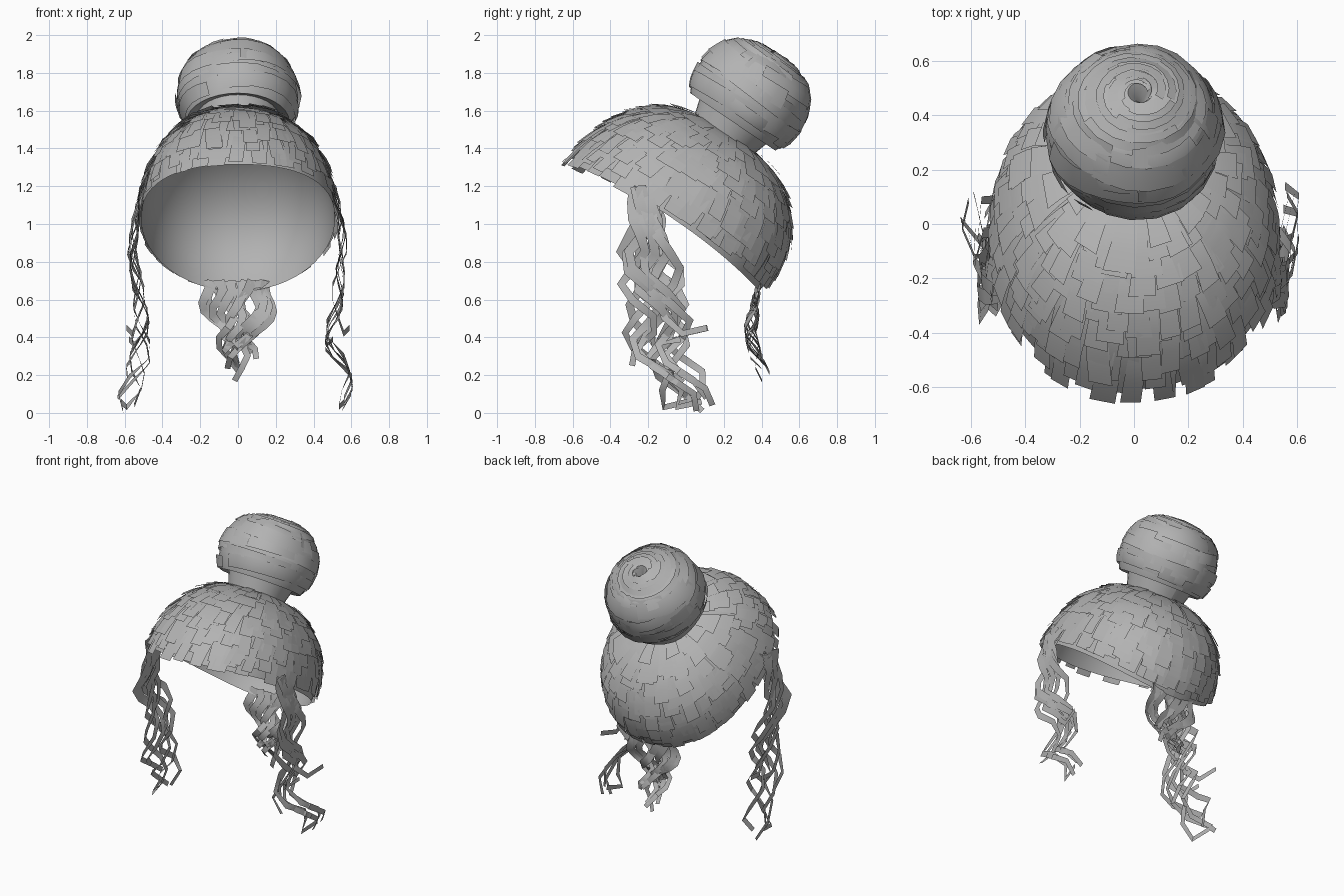
import bpy, math, random
from mathutils import Vector
from math import sin, cos, pi

if "Cube" in bpy.data.objects:
    bpy.data.objects.remove(bpy.data.objects["Cube"])
rng = random.Random(4)

hair = bpy.data.materials.new("hair_grey")
hair.use_nodes = True
GREY = (0.45, 0.45, 0.45, 1)
hair.diffuse_color = GREY
hair.node_tree.nodes["Principled BSDF"].inputs["Base Color"].default_value = GREY

# Tilted frame shared by the cap and the bun
TILT = math.radians(34)
SIDE = Vector((1, 0, 0))
BACK = Vector((0, cos(TILT), -sin(TILT)))
UP = Vector((0, sin(TILT), cos(TILT)))
CAP_CENTRE = Vector((0, -0.11, 0.98))
BUN_BASE = Vector((0, 0.25, 1.545))


def make(name, strips):
    """One mesh from a list of point grids (each a list of equal rows)."""
    verts, faces = [], []
    for grid in strips:
        base, w = len(verts), len(grid[0])
        for row in grid:
            verts.extend(row)
        for i in range(len(grid) - 1):
            for j in range(w - 1):
                a = base + i * w + j
                faces.append((a, a + 1, a + w + 1, a + w))
    mesh = bpy.data.meshes.new(name)
    mesh.from_pydata(verts, [], faces)
    mesh.materials.append(hair)
    obj = bpy.data.objects.new(name, mesh)
    bpy.context.collection.objects.link(obj)
    bpy.ops.object.select_all(action='DESELECT')
    obj.select_set(True)
    bpy.context.view_layer.objects.active = obj
    bpy.ops.object.shade_smooth_by_angle(angle=math.radians(35))


def spow(v, e):
    return math.copysign(abs(v) ** e, v)


def lerp_table(table, t):
    """Piecewise linear lookup in rows sorted by their first value."""
    for p, q in zip(table, table[1:]):
        if t <= q[0]:
            f = max(0, (t - p[0]) / (q[0] - p[0]))
            return [x + (y - x) * f for x, y in zip(p[1:], q[1:])]
    return list(table[-1][1:])


def cap_point(a, t, off=0.0):
    """a: angle round the crown (0 is back), t: 0 at crown, 1 at rim."""
    phi = t * (pi / 2 - 0.08 * sin(a) ** 2)
    r = spow(sin(phi), 0.88)
    p = (SIDE * 0.515 * r * spow(sin(a), 0.94) + BACK * 0.6 * r * spow(cos(a), 0.94)
         + UP * 0.61 * spow(cos(phi), 0.9))
    bulge = 0.03 * max(0, cos(a)) ** 0.5 * sin(pi * min(1, t * t))
    return CAP_CENTRE + p * (1 + (off + bulge) / 0.6)


# Smooth inner cap
make("scalp_cap", [[[cap_point(2 * pi * j / 64, max(0.001, i / 18)) for j in range(65)]
                    for i in range(19)]])

# Overlapping shingle locks radiating from the crown
cards = []
ROWS = 9
for row in range(ROWS):
    t0 = 0.16 + 0.62 * row / (ROWS - 1)
    ring = 0.57 * sin((t0 + 0.12) * pi / 2)
    count = int(2 * pi * ring / 0.068)
    for k in range(count):
        a = 2 * pi * (k + rng.uniform(-0.35, 0.35) + 0.5 * (row % 2)) / count
        front = max(0, 0.25 - cos(a)) / 1.25
        start = t0 + rng.uniform(-0.06, 0.05)
        end = min(start + rng.uniform(0.2, 0.27), 0.98 + 0.07 * front * rng.uniform(0.3, 1))
        half = rng.uniform(0.032, 0.048) / ring
        skew = rng.uniform(-0.06, 0.06)
        lift = rng.uniform(0.012, 0.03) + 0.03 * front * t0 ** 2
        cards.append([[cap_point(a + skew * f + s * half, start + (end - start) * f,
                                 0.004 + lift * f) for s in (-1, 1)]
                      for f in (0, 0.33, 0.67, 1)])
make("hair_shingles", cards)

# Bun: turned core, (position, radius, height along the tilted axis)
PROFILE = [(0, 0.19, -0.08), (0.06, 0.22, 0.02), (0.12, 0.272, -0.005), (0.24, 0.307, 0.07),
           (0.37, 0.318, 0.16), (0.5, 0.302, 0.25), (0.62, 0.268, 0.325), (0.72, 0.215, 0.378),
           (0.84, 0.12, 0.412), (0.93, 0.045, 0.418), (0.97, 0.025, 0.39), (1, 0.004, 0.34)]


def bun_point(s, a, off=0.0):
    r, h = lerp_table(PROFILE, s)
    h += off * max(0, (s - 0.5) * 2)
    r += off * min(1, 2 * (1 - s))
    shift = 0.1 * max(0, s - 0.7)
    return BUN_BASE + SIDE * (r * sin(a) + shift) + BACK * r * cos(a) + UP * h


make("bun_core", [[[bun_point(p[0], 2 * pi * j / 32) for j in range(33)] for p in PROFILE]])

# Flat locks wound round the bun, then a tightening swirl on top
wraps = []
for k in range(14):
    mid, start, sweep = 0.2 + 0.038 * k, rng.uniform(0, 2 * pi), rng.uniform(2.6, 5.4)
    wide, tip, off = rng.uniform(0.04, 0.075), rng.uniform(-0.14, 0.14), rng.uniform(0.004, 0.018)
    wraps.append([[bun_point(max(0.13, mid + tip * (i / 16 - 0.5) + side * wide),
                             start + sweep * i / 16, off + 0.008 * sin(i * 0.9 + k))
                   for side in (-1, 0, 1)] for i in range(17)])
for k in range(16):
    start, mid = rng.uniform(0, 2 * pi), 0.68 + 0.014 * k
    wraps.append([[bun_point(mid + 0.06 * i / 10 + side * 0.022, start + 3.2 * i / 10,
                             0.004 + 0.012 * (side > 0) + rng.uniform(0, 0.004))
                   for side in (-1, 1)] for i in range(11)])
make("bun_wraps", wraps)


def ribbon(path, normal, w0, w1):
    """Flat tapered strip along a path."""
    grid = []
    for i, p in enumerate(path):
        tangent = path[min(i + 1, len(path) - 1)] - path[max(i - 1, 0)]
        across = tangent.cross(normal).normalized()
        half = 0.5 * (w0 + (w1 - w0) * i / (len(path) - 1))
        grid.append([p - across * half, p + across * half])
    return grid


# Long wavy locks at the temples: drop, x, y, spread in x, fan in y, sway
TEMPLE = [(0, 0.505, -0.22, 0.015, 0.05, 0.01), (0.2, 0.545, -0.2, 0.02, 0.06, 0.03),
          (0.35, 0.56, -0.21, 0.025, 0.07, 0.07), (0.5, 0.535, -0.17, 0.03, 0.09, 0.085),
          (0.7, 0.51, -0.14, 0.04, 0.1, 0.085), (0.9, 0.515, -0.11, 0.06, 0.12, 0.09),
          (1.19, 0.6, 0.03, 0.06, 0.09, 0.07)]
LENGTHS = (0.95, 1.17, 1.04, 1.19, 0.84, 1.12, 1.16, 0.78)
for side, name in ((1, "left_temple_curls"), (-1, "right_temple_curls")):
    locks = []
    for k, length in enumerate(LENGTHS):
        place = -1 + 2 * k / (len(LENGTHS) - 1)
        phase, freq = rng.uniform(0, 2 * pi), rng.uniform(12, 16)
        steps = round(length / 0.09)
        path = []
        for i in range(steps + 1):
            d = length * i / steps
            x, y, spread, fan, sway = lerp_table(TEMPLE, d)
            path.append(Vector((side * (x + spread * cos(d * freq + phase)),
                                y + place * fan + sway * sin(d * freq + phase), 1.2 - d)))
        if k % 3 == 1:
            path.append(path[-1] + Vector((side * 0.03, 0.13, 0.03)))
        locks.append(ribbon(path, Vector((1, rng.uniform(-0.15, 0.15), 0)), 0.062, 0.032))
    make(name, locks)

# Short wavy locks at the nape: drop, y, spread, sway
NAPE = [(0, 0.39, 0.17, 0.02), (0.12, 0.365, 0.15, 0.04), (0.28, 0.34, 0.12, 0.06),
        (0.4, 0.37, 0.08, 0.05), (0.53, 0.43, 0.02, 0.03)]
locks = []
for k in range(13):
    place = -1 + 2 * k / 12
    length = 0.53 - 0.17 * abs(place) - rng.uniform(0, 0.06) * (k != 6)
    phase, freq = rng.uniform(0, 2 * pi), rng.uniform(17, 24)
    path = []
    for i in range(9):
        d = length * i / 8
        y, spread, sway = lerp_table(NAPE, d)
        path.append(Vector((place * spread + sway * sin(d * freq + phase),
                            y + 0.035 * cos(d * freq + phase) * min(1, d * 5), 0.7 - d)))
    locks.append(ribbon(path, Vector((rng.uniform(-0.3, 0.3), 1, 0)), 0.055, 0.03))
make("nape_curls", locks)
